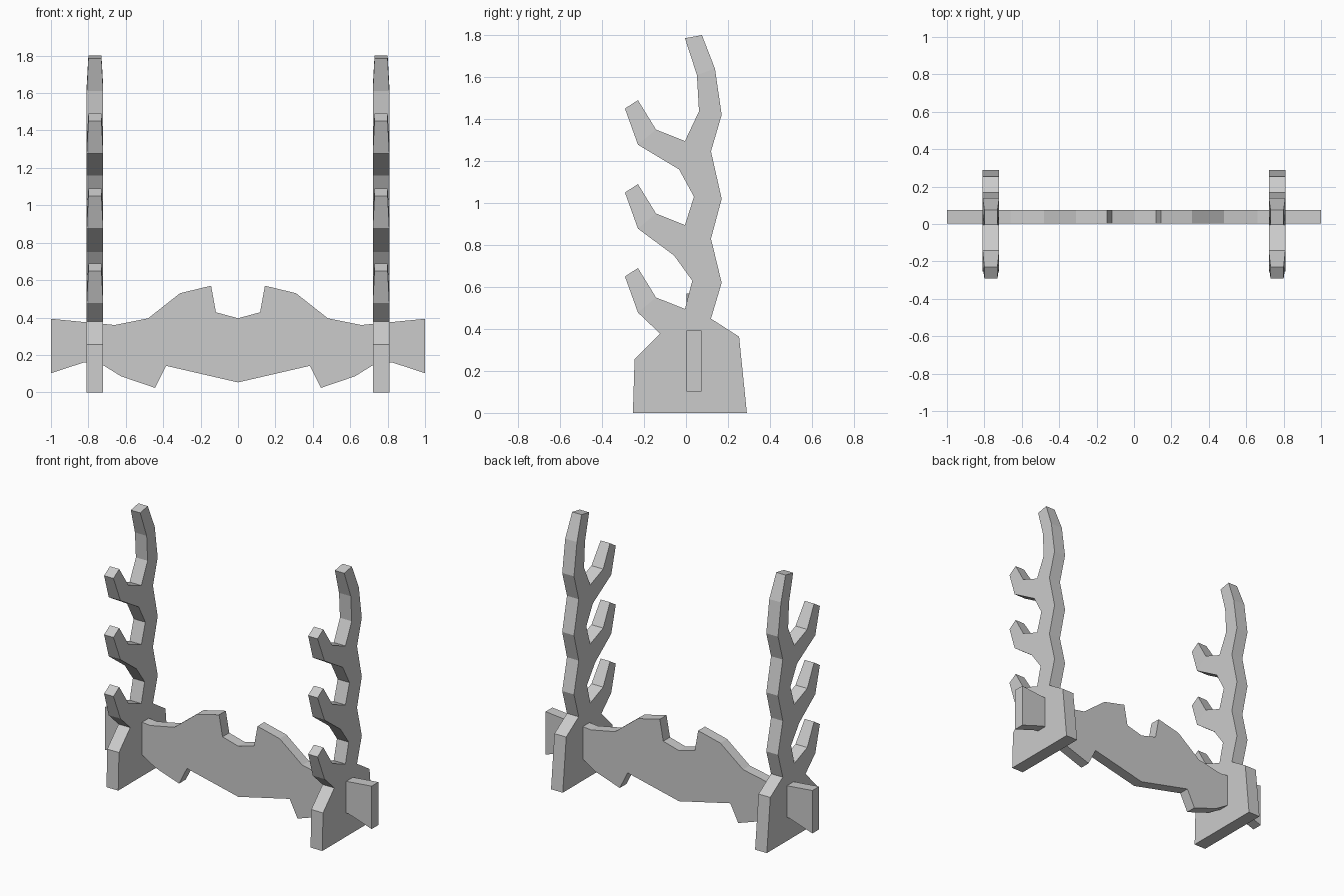
import bpy, bmesh

cube = bpy.data.objects.get("Cube")
if cube:
    bpy.data.objects.remove(cube, do_unlink=True)

GREY = (0.6, 0.6, 0.6, 1)
mat = bpy.data.materials.new("plain grey")
mat.use_nodes = True
mat.diffuse_color = GREY
mat.node_tree.nodes["Principled BSDF"].inputs["Base Color"].default_value = GREY


def board(name, profile, place, half, tip_half=0, tips=()):
    """Extrude a flat profile; each tip is a pair of points on a narrower end."""
    bm = bmesh.new()
    n = len(profile)
    narrow = {i + k for i in tips for k in (0, 1)}
    sides = []
    for s in (-1, 1):
        verts = [bm.verts.new(place(a, b, s * (tip_half if i in narrow else half)))
                 for i, (a, b) in enumerate(profile)]
        bm.faces.new([v for i, v in enumerate(verts) if i not in narrow])
        for i in tips:
            bm.faces.new([verts[(i + k) % n] for k in (-1, 0, 1, 2)])
        sides.append(verts)
    p, q = sides
    for i in range(n):
        j = (i + 1) % n
        bm.faces.new((p[i], p[j], q[j], q[i]))
    bmesh.ops.recalc_face_normals(bm, faces=bm.faces)
    mesh = bpy.data.meshes.new(name)
    bm.to_mesh(mesh)
    bm.free()
    mesh.materials.append(mat)
    obj = bpy.data.objects.new(name, mesh)
    bpy.context.collection.objects.link(obj)


# Upright outline (y, z): foot and wavy back edge, then the top horn
outline = [(-.253, 0), (.29, 0), (.253, .363), (.119, .449), (.17, .62),
           (.119, .83), (.17, 1.02), (.119, 1.246), (.17, 1.42), (.138, 1.64)]
tips = [len(outline)]
outline += [(.076, 1.8), (-.005, 1.785), (.052, 1.61), (.062, 1.437)]

# Three matching hooks down the front edge, each with its own underside
hook = [(-.005, .495), (-.143, .55), (-.229, .69), (-.291, .65), (-.229, .478)]
undersides = [[(-.033, 1.16), (.038, 1.03)],
              [(-.057, .75), (.03, .63)],
              [(-.124, .378), (-.245, .255)]]
for rise, under in zip((.8, .4, 0), undersides):
    tips.append(len(outline) + 2)
    outline += [(y, z + rise) for y, z in hook] + under

for side, name in ((1, "left_upright"), (-1, "right_upright")):
    board(name, outline, lambda y, z, t, s=side: (s * .765 + t, y, z),
          .044, .035, tips)

# Crossbar: half outline (x, z), mirrored about the middle
top = [(.118, .428), (.144, .57), (.31, .53), (.48, .396), (.66, .36), (1, .393)]
bottom = [(1, .102), (.824, .16), (.745, .16), (.626, .086), (.444, .024), (.385, .142)]
half = top + bottom
bar = [(0, .396)] + half + [(0, .053)] + [(-x, z) for x, z in reversed(half)]
board("crossbar", bar, lambda x, z, t: (x, .039 + t, z), .036)
